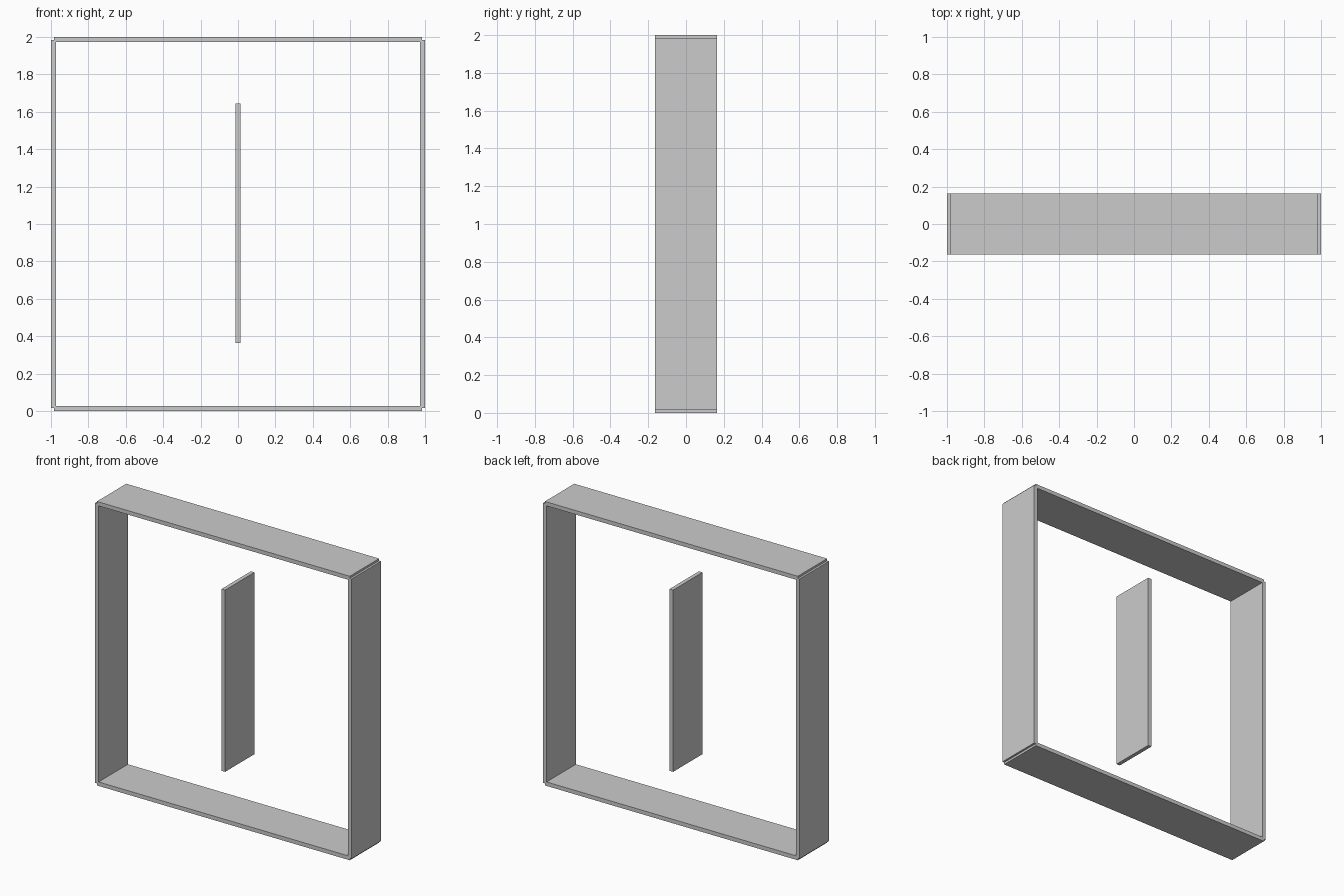
import bpy

cube = bpy.data.objects.get("Cube")
if cube:
    bpy.data.objects.remove(cube, do_unlink=True)

# Single plain grey material
GREY = (0.6, 0.6, 0.6, 1.0)
grey = bpy.data.materials.new("plain grey")
grey.use_nodes = True
grey.diffuse_color = GREY
grey.node_tree.nodes["Principled BSDF"].inputs["Base Color"].default_value = GREY

DEPTH = 0.326      # board depth, front to back
THICK = 0.028      # board thickness
LENGTH = 1.97      # frame boards stop half a thickness short of the corners
OFFSET = 1 - THICK / 2


def board(name, centre, size):
    """Add a flat board of the given full size."""
    bpy.ops.mesh.primitive_cube_add(size=1, location=centre)
    obj = bpy.context.object
    obj.name = obj.data.name = name
    obj.scale = size
    bpy.ops.object.transform_apply(location=False, rotation=False, scale=True)
    obj.data.materials.append(grey)


# Outer frame: upright sides and horizontal top and bottom
for side, s in (("left", 1), ("right", -1)):
    board(f"{side}_side_board", (s * OFFSET, 0, 1), (THICK, DEPTH, LENGTH))
for end, s in (("top", 1), ("bottom", -1)):
    board(f"{end}_board", (0, 0, 1 + s * OFFSET), (LENGTH, DEPTH, THICK))

# Free-standing upright panel in the middle
board("centre_panel", (0, 0, 1.003), (THICK, DEPTH, 1.28))
